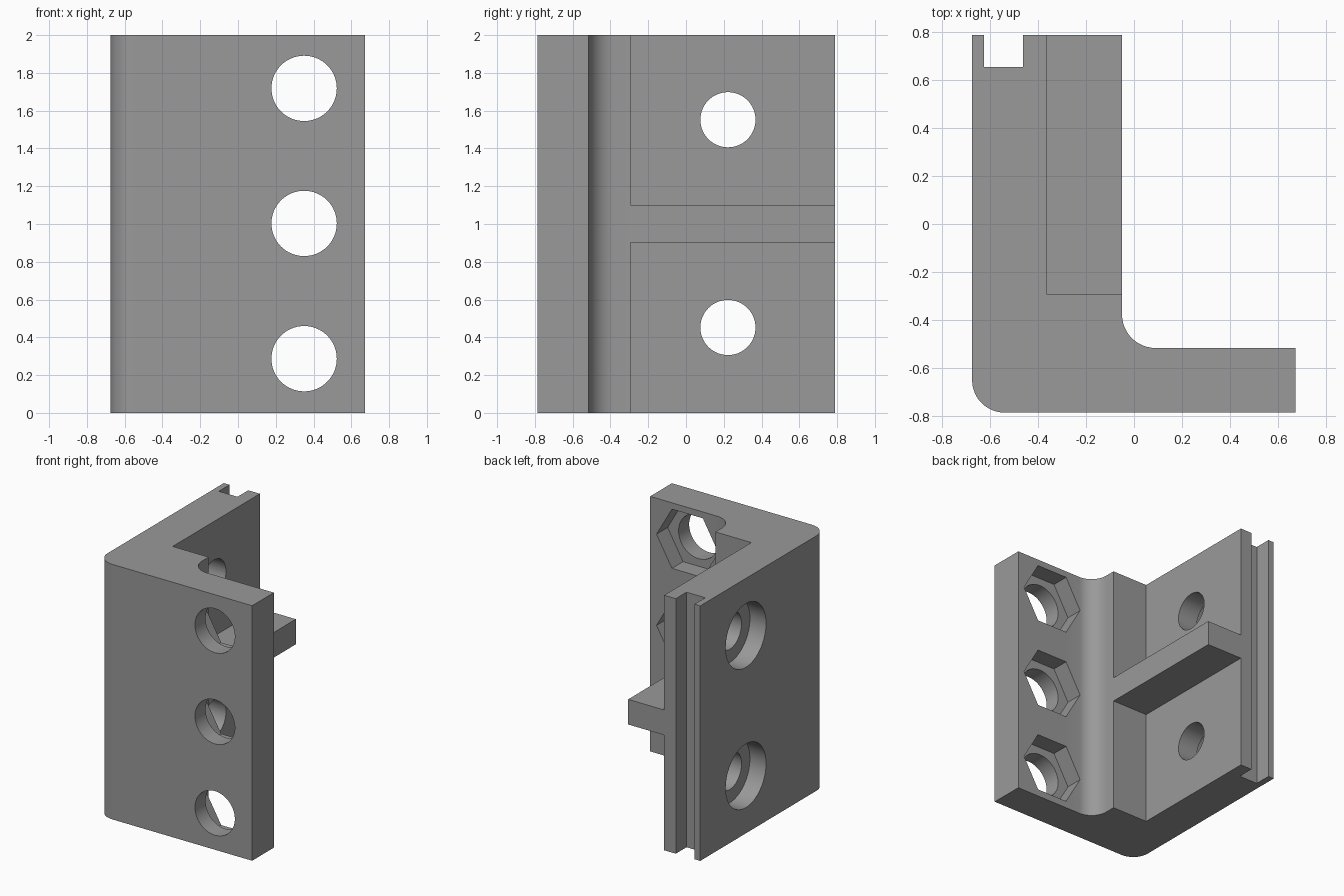
import bpy, bmesh, math
from mathutils import Vector

if "Cube" in bpy.data.objects:
    bpy.data.objects.remove(bpy.data.objects["Cube"])

grey = bpy.data.materials.new("mid grey")
grey.diffuse_color = (0.32, 0.32, 0.32, 1)
grey.use_nodes = True
grey.node_tree.nodes["Principled BSDF"].inputs["Base Color"].default_value = grey.diffuse_color


def make_object(name, bm):
    bmesh.ops.recalc_face_normals(bm, faces=bm.faces)
    mesh = bpy.data.meshes.new(name)
    bm.to_mesh(mesh)
    bm.free()
    mesh.materials.append(grey)
    ob = bpy.data.objects.new(name, mesh)
    bpy.context.collection.objects.link(ob)
    return ob


def prism(name, points, depth):
    """Closed outline of 3D points, extruded along depth."""
    bm = bmesh.new()
    face = bm.faces.new([bm.verts.new(p) for p in points])
    new = bmesh.ops.extrude_face_region(bm, geom=[face])["geom"]
    moved = [v for v in new if isinstance(v, bmesh.types.BMVert)]
    bmesh.ops.translate(bm, verts=moved, vec=Vector(depth))
    return make_object(name, bm)


def arc(cx, cy, r, start, end, n=12):
    angles = [math.radians(start + (end - start) * i / n) for i in range(n + 1)]
    return [(cx + r * math.cos(a), cy + r * math.sin(a), 0) for a in angles]


def box(name, x0, x1, y0, y1, z0, z1):
    return prism(name, [(x0, y0, z0), (x1, y0, z0), (x1, y1, z0), (x0, y1, z0)],
                 (0, 0, z1 - z0))


def bore(name, axis, a, z, r, start, end, sides=64):
    """Round or six-sided cutter along x or y; a is the other flat coordinate."""
    ring = [(a + r * math.cos(math.tau * i / sides),
             z + r * math.sin(math.tau * i / sides)) for i in range(sides)]
    if axis == "x":
        return prism(name, [(start, u, w) for u, w in ring], (end - start, 0, 0))
    return prism(name, [(u, start, w) for u, w in ring], (0, end - start, 0))


# L-shaped body with rounded corners and a groove along the rear edge
L, R, F, B = -0.675, 0.673, -0.786, 0.788
outline = arc(L + 0.135, F + 0.135, 0.135, 180, 270)
outline += [(R, F, 0), (R, -0.517, 0)]
outline += arc(0.09, -0.377, 0.14, 270, 180)
outline += [(-0.05, B, 0), (-0.463, B, 0), (-0.463, 0.655, 0),
            (-0.625, 0.655, 0), (-0.625, B, 0), (L, B, 0)]
bracket = prism("angle_bracket", outline, (0, 0, 2))

cutters = []
# recesses above and below the middle rib
for z0, z1 in ((-0.1, 0.903), (1.1, 2.1)):
    cutters.append(box("recess_cutter", -0.362, 0.1, -0.293, 1.0, z0, z1))
# counterbored holes in the thick wall
for z in (0.452, 1.552):
    cutters.append(bore("wall_hole_cutter", "x", 0.222, z, 0.146, -0.8, -0.2))
    cutters.append(bore("counterbore_cutter", "x", 0.222, z, 0.25, -0.8, L + 0.14))
# flange holes with six-sided nut pockets
for z in (0.287, 1.003, 1.718):
    cutters.append(bore("flange_hole_cutter", "y", 0.35, z, 0.173, -0.9, -0.4))
    cutters.append(bore("nut_pocket_cutter", "y", 0.35, z, 0.268, -0.655, -0.4, 6))

for cutter in cutters:
    mod = bracket.modifiers.new(cutter.name, "BOOLEAN")
    mod.operation = "DIFFERENCE"
    mod.solver = "EXACT"
    mod.object = cutter

bpy.ops.object.select_all(action="DESELECT")
bracket.select_set(True)
bpy.context.view_layer.objects.active = bracket
for mod in list(bracket.modifiers):
    bpy.ops.object.modifier_apply(modifier=mod.name)
for cutter in cutters:
    bpy.data.objects.remove(cutter, do_unlink=True)
bpy.ops.object.shade_smooth_by_angle(angle=math.radians(30))
